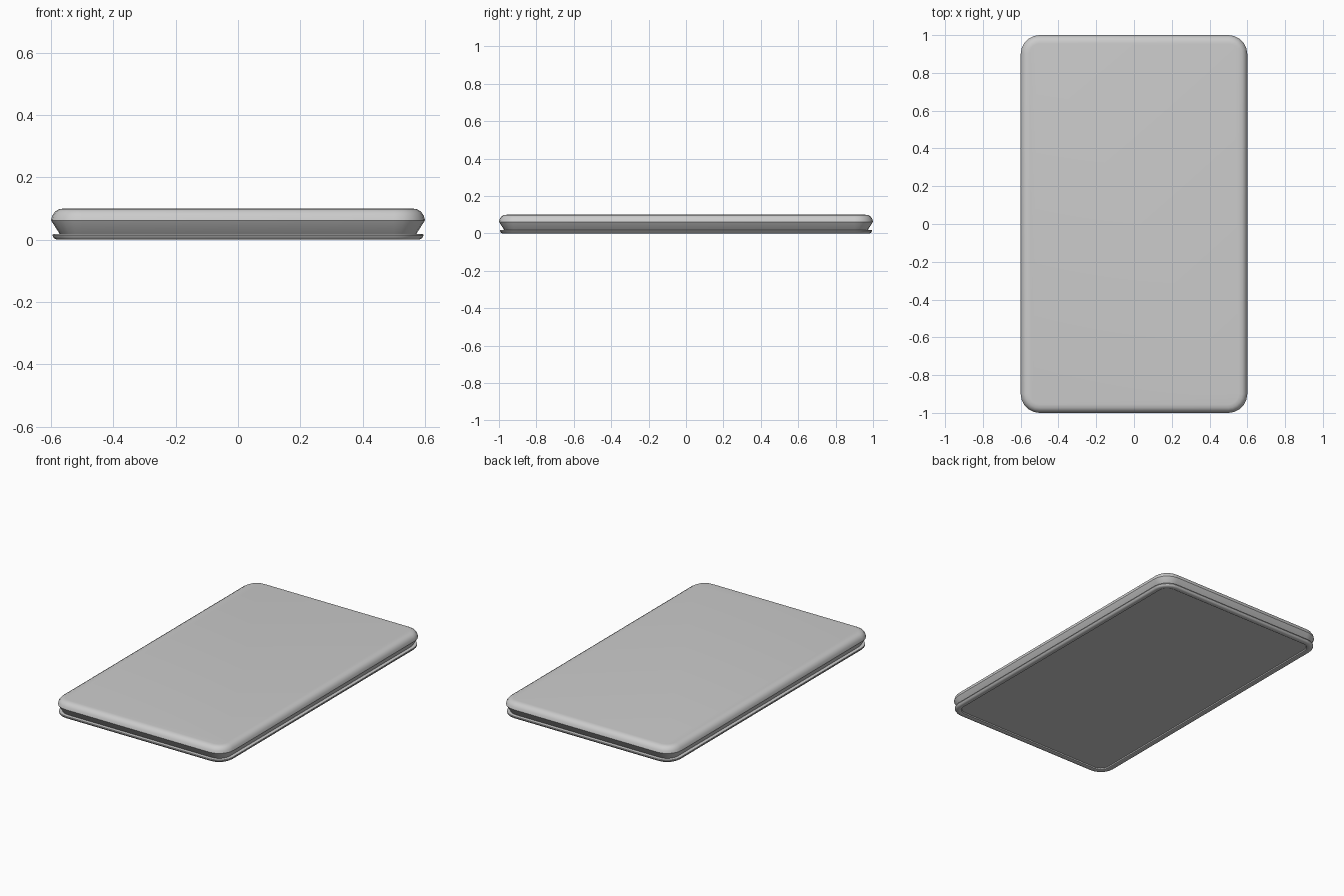
import bpy, bmesh, math

if "Cube" in bpy.data.objects:
    bpy.data.objects.remove(bpy.data.objects["Cube"])

HX, HY, R, SEG = 0.6, 1.0, 0.1, 5


def ring(bm, inset, z):
    # rounded rectangle sharing corner centres at every inset
    r = R - inset
    verts = []
    for k, (sx, sy) in enumerate([(1, 1), (-1, 1), (-1, -1), (1, -1)]):
        for i in range(SEG + 1):
            a = math.pi / 2 * (k + i / SEG)
            verts.append(bm.verts.new((sx * (HX - R) + r * math.cos(a),
                                       sy * (HY - R) + r * math.sin(a), z)))
    return verts


def slab(name, profile, angle):
    # loft (inset, z) rings and cap both ends
    bm = bmesh.new()
    rings = [ring(bm, i, z) for i, z in profile]
    for a, b in zip(rings, rings[1:]):
        n = len(a)
        for j in range(n):
            bm.faces.new((a[j], a[(j + 1) % n], b[(j + 1) % n], b[j]))
    bm.faces.new(rings[0])
    bm.faces.new(rings[-1])
    bmesh.ops.recalc_face_normals(bm, faces=bm.faces)
    me = bpy.data.meshes.new(name)
    bm.to_mesh(me)
    bm.free()
    ob = bpy.data.objects.new(name, me)
    bpy.context.collection.objects.link(ob)
    bpy.ops.object.select_all(action='DESELECT')
    ob.select_set(True)
    bpy.context.view_layer.objects.active = ob
    bpy.ops.object.shade_smooth_by_angle(angle=math.radians(angle))
    return ob


# Rounded upper shell with walls tapering inward below the widest line
slab("shell", [(0.036, 0.012), (0.028, 0.018), (0.0, 0.062), (0.004, 0.077),
               (0.013, 0.09), (0.027, 0.098), (0.045, 0.1)], 35)

# Thin bottom plate: protruding lip, rounded rim, recessed panel
slab("base_plate", [(0.036, 0.018), (0.006, 0.018), (0.005, 0.013),
                    (0.009, 0.005), (0.018, 0.0), (0.035, 0.0),
                    (0.043, 0.003), (0.047, 0.009)], 35)
